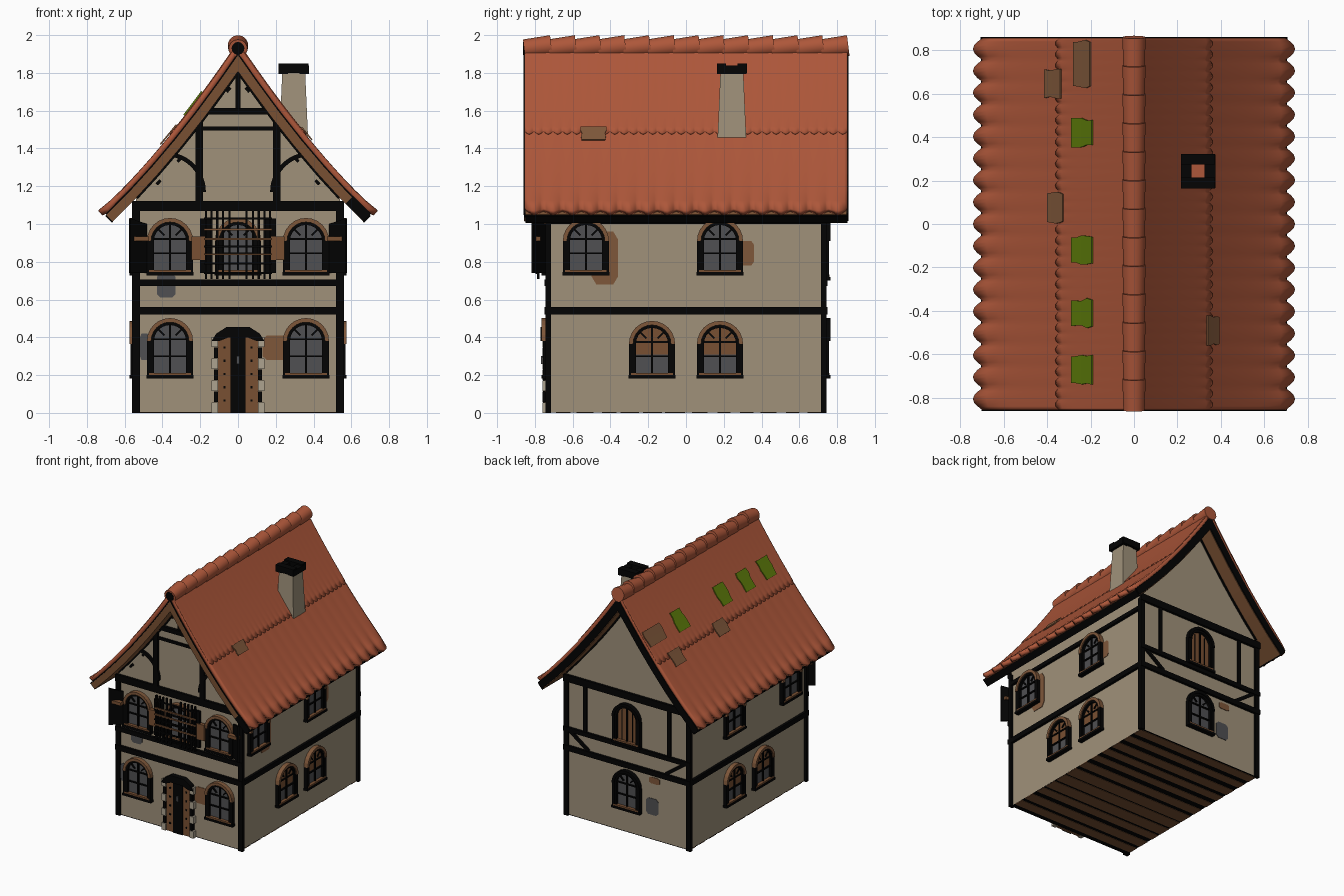
import bpy, bmesh, math, random
from mathutils import Matrix, Vector

if "Cube" in bpy.data.objects:
    bpy.data.objects.remove(bpy.data.objects["Cube"])
random.seed(4)

def material(name, rgb):
    m = bpy.data.materials.new(name)
    m.diffuse_color = (*rgb, 1)
    m.use_nodes = True
    m.node_tree.nodes["Principled BSDF"].inputs["Base Color"].default_value = m.diffuse_color
    return m

PLASTER = material("plaster", (.35, .285, .195))
TILE = material("red_tile", (.42, .095, .042))
BLACK = material("black_timber", (.001, .001, .001))
WOOD = material("brown_wood", (.19, .08, .032))
GLASS = material("grey_glass", (.08, .08, .085))
MOSS = material("moss_green", (.11, .20, .003))
STAIN = material("brown_stain", (.21, .095, .042))
STONE = material("pale_stone", (.42, .37, .28))

def add(name, bm, mat, smooth=False):
    me = bpy.data.meshes.new(name)
    bm.to_mesh(me)
    bm.free()
    me.materials.append(mat)
    if smooth:
        me.shade_smooth()
        me.set_sharp_from_angle(angle=math.radians(35))
    ob = bpy.data.objects.new(name, me)
    bpy.context.collection.objects.link(ob)
    return ob

# Wall frames: local u across, v up, w outward from the wall
def wall(angle, dist):
    base = Matrix(((1, 0, 0, 0), (0, 0, -1, -dist), (0, 1, 0, 0), (0, 0, 0, 1)))
    return Matrix.Rotation(math.radians(angle), 4, 'Z') @ base

FRONT, RIGHT, BACK, LEFT = wall(0, .73), wall(90, .54), wall(180, .73), wall(270, .54)

def prism(name, mat, M, pts, w0, w1):
    bm = bmesh.new()
    a = [bm.verts.new(M @ Vector((u, v, w0))) for u, v in pts]
    b = [bm.verts.new(M @ Vector((u, v, w1))) for u, v in pts]
    bm.faces.new(a)
    bm.faces.new(b)
    for i in range(len(pts)):
        j = (i + 1) % len(pts)
        bm.faces.new((a[i], a[j], b[j], b[i]))
    bmesh.ops.recalc_face_normals(bm, faces=bm.faces)
    return add(name, bm, mat)

def rect(name, mat, M, u0, u1, v0, v1, w0=0, w1=.015):
    return prism(name, mat, M, [(u0, v0), (u1, v0), (u1, v1), (u0, v1)], w0, w1)

def bar(name, mat, M, p, q, width, w0=0, w1=.015):
    p, q = Vector(p), Vector(q)
    n = (q - p).normalized().orthogonal() * width / 2
    return prism(name, mat, M, [p - n, q - n, q + n, p + n], w0, w1)

def arc(u, v, r, a0=180, a1=0, n=12):
    return [(u + r * math.cos(math.radians(a0 + (a1 - a0) * i / n)),
             v + r * math.sin(math.radians(a0 + (a1 - a0) * i / n))) for i in range(n + 1)]

def arch(u, v, r, h):
    return [(u - r, v)] + arc(u, v + h, r) + [(u + r, v)]

def blotch(name, mat, M, u0, u1, v0, v1):
    c, d = (u1 - u0) * .18, (v1 - v0) * .15
    prism(name, mat, M, [(u0 + c, v0), (u1 - c, v0), (u1, v0 + d), (u1, v1 - d),
                         (u1 - c, v1), (u0 + c, v1), (u0, v1 - d), (u0, v0 + d)], 0, .004)

def window(M, u, v, h=.18, mode="glass"):
    s = v + h
    prism("window_glass", WOOD if mode == "boards" else GLASS, M, arch(u, v, .1, h), 0, .006)
    if mode == "half":
        prism("window_upper_panel", WOOD, M, arch(u, v + .11, .098, h - .11), .006, .009)
    prism("window_frame", BLACK, M, arch(u, v, .103, h) + arch(u, v, .085, h)[::-1], 0, .025)
    prism("window_brick_arch", BLACK if M is BACK else STAIN, M, arc(u, s, .122) + arc(u, s, .1, 0, 180), 0, .034)
    for k in (-1, 1):
        rect("window_jamb", BLACK, M, u + k * .11 - .012, u + k * .11 + .012, v, s, 0, .028)
    rect("window_sill", BLACK, M, u - .125, u + .125, v - .018, v, 0, .034)
    rect("sill_trim", WOOD, M, u - .11, u + .11, v, v + .012, 0, .03)
    rect("window_mullion", BLACK, M, u - .006, u + .006, v, s + .09, 0, .016)
    if mode == "boards":
        for k in (-1, 1):
            rect("board_gap", BLACK, M, u + k * .045 - .003, u + k * .045 + .003, v, s + .06, 0, .01)
        return
    for y in (v + .1, s + .01):
        rect("window_crossbar", BLACK, M, u - .09, u + .09, y - .005, y + .005, 0, .016)
    for k in (-1, 1):
        bar("window_ray", BLACK, M, (u + k * .03, s + .03), (u + k * .065, s + .065), .01, 0, .016)

# Roof curve: steep at the ridge, flatter at the eaves
X = .722
def roof(x):
    return 1.96 - 1.49 * abs(x) + .365 * x * x

def below(x, d):
    steep = 1.49 - .73 * abs(x)
    ln = math.hypot(steep, 1)
    if abs(x) < 1e-6:
        return (0, roof(0) - d * ln)
    return (x - math.copysign(1, x) * d * steep / ln, roof(x) - d / ln)

def section(d0, d1, lim=X):
    xs = [lim * i / 6 for i in range(-6, 7)]
    return [below(x, d0) for x in xs] + [below(x, d1) for x in xs[::-1]]

# Walls with gables, and the plank floor underneath
gx = [.54 - .09 * i for i in range(13)]
prism("walls", PLASTER, FRONT, [(-.54, .006), (.54, .006)] + [(x, roof(x) - .12) for x in gx], 0, -1.46)
rect("floor_gaps", BLACK, FRONT, -.54, .54, .003, .008, 0, -1.46)
for i in range(12):
    y = -1.45 + i * .121
    rect("floor_plank", WOOD, FRONT, -.54, .54, 0, .006, y, y + .065 + random.random() * .045)

# Roof boards, edge trims and tiles
prism("roof_boards", WOOD, FRONT, section(.034, .085), .125, -1.58)
prism("back_bargeboard", BLACK, FRONT, section(.025, .08), -1.58, -1.59)
prism("front_verge_trim", BLACK, FRONT, section(.03, .037), .12, .13)
bar("bargeboard_end", BLACK, FRONT, below(.63, .055), below(X, .055), .055, .12, .128)
for w in (0, -1.46):
    prism("gable_edge_timber", BLACK, FRONT, section(.08, .095, .6), w - .012, w + .01)
for s in (-1, 1):
    bar("eave_trim", BLACK, FRONT, below(s * (X + .002), .036), below(s * (X + .002), .087), .01, .12, -1.585)

def tiles(name, reach, lift, thick, waves, amp, jag):
    bm = bmesh.new()
    n, ny = 14, waves * 6
    grid = []
    for i in range(-n, n + 1):
        t = abs(i) / n
        row = []
        for j in range(ny + 1):
            r = abs(math.sin(math.pi * waves * j / ny))
            x = (reach * t + jag * (r - .6) * t ** 12) * (1 if i >= 0 else -1)
            px, pz = below(x, -lift - amp * (.06 + .94 * t ** 14) * (r - .5))
            row.append(bm.verts.new((px, -.855 + 1.71 * j / ny, pz)))
        grid.append(row)
    for a, b in zip(grid, grid[1:]):
        for j in range(ny):
            bm.faces.new((a[j], b[j], b[j + 1], a[j + 1]))
    m = add(name, bm, TILE, True).modifiers.new("thickness", 'SOLIDIFY')
    m.thickness, m.offset = thick, -1

tiles("roof_tiles", X, 0, .034, 17, .022, .028)
tiles("upper_tile_course", .352, .004, .006, 34, .004, .014)

# Ridge tiles, each tilted over the next, with a dark hollow at the front
for i in range(13):
    bm = bmesh.new()
    M = Matrix.Translation((0, -.785 + i * .131, 1.936)) @ Matrix.Rotation(math.radians(-83), 4, 'X')
    bmesh.ops.create_cone(bm, cap_ends=True, segments=14, radius1=.05, radius2=.055, depth=.145, matrix=M)
    add("ridge_tile", bm, TILE, True)
prism("ridge_hollow", BLACK, FRONT, arc(0, 1.93, .034, 180, -150, 11), .1, .132)

# Moss and weathered tiles on the roof
def roof_patch(name, mat, x0, x1, y0, y1):
    bm = bmesh.new()
    rows = []
    for i in range(5):
        x, e = x0 + (x1 - x0) * i / 4, random.uniform(0, .015)
        px, pz = below(x, -.012)
        rows.append([bm.verts.new((px, y, pz)) for y in (y0 + e, y1 - e)])
    for a, b in zip(rows, rows[1:]):
        bm.faces.new((a[0], b[0], b[1], a[1]))
    m = add(name, bm, mat).modifiers.new("thickness", 'SOLIDIFY')
    m.thickness = .008

for y in (.42, -.12, -.41, -.67):
    roof_patch("moss", MOSS, -.28, -.185, y - .07, y + .07)
for x0, x1, y0, y1 in ((-.27, -.195, .62, .85), (-.405, -.33, .57, .72), (-.39, -.32, 0, .15), (.33, .385, -.56, -.42)):
    roof_patch("weathered_tiles", STAIN, x0, x1, y0, y1)

# Chimney with a four-bar cap
bm = bmesh.new()
bmesh.ops.create_cone(bm, cap_ends=True, segments=4, radius1=.112, radius2=.086, depth=.42,
                      matrix=Matrix.Translation((.295, .243, 1.59)) @ Matrix.Rotation(math.pi / 4, 4, 'Z'))
add("chimney", bm, PLASTER)
rect("flue", TILE, FRONT, .25, .34, 1.79, 1.81, -.93, -1.02)
for s in (-1, 1):
    rect("cap_bar", BLACK, FRONT, .295 + s * .055 - .025, .295 + s * .055 + .025, 1.795, 1.84, -.895, -1.05)
    rect("cap_bar", BLACK, FRONT, .215, .372, 1.80, 1.85, -.973 + s * .055 - .025, -.973 + s * .055 + .025)

# Timber framing: corners, floor bands and gable
for M in (FRONT, BACK):
    for s in (-1, 1):
        rect("corner_post", BLACK, M, s * .54 - .02, s * .54 + .02, 0, 1.09, -.015, .014)
    for v, t in ((.54, .02), (.69, .017), (1.095, .027)):
        rect("floor_beam", BLACK, M, -.56, .56, v - t, v + t, 0, .02)
for M in (RIGHT, LEFT):
    rect("side_band", BLACK, M, -.74, .74, .52, .56, 0, .02)
    rect("wall_plate", BLACK, M, -.74, .74, 1.0, 1.03, 0, .02)
rect("collar_beam", BLACK, FRONT, -.22, .22, 1.58, 1.615, 0, .025)
rect("collar_rail", BLACK, FRONT, -.2, .2, 1.495, 1.515)
rect("king_post", BLACK, FRONT, -.012, .012, 1.6, 1.84)
for s in (-1, 1):
    rect("gable_post", BLACK, FRONT, s * .205 - .02, s * .205 + .02, 1.1, 1.6, 0, .02)
    ring = arc(-.38, 1.17, .21, 90, 0) + arc(-.38, 1.17, .187, 0, 90)
    prism("curved_brace", BLACK, FRONT, [(-s * u, v) for u, v in ring], 0, .018)
    for u, v in ((.43, 1.21), (.32, 1.33), (.06, 1.7)):
        bar("peg", BLACK, FRONT, (s * u, v), (s * (u - .02), v + .022), .016, 0, .02)
    rect("back_post", BLACK, BACK, s * .37 - .014, s * .37 + .014, .69, 1.09)
    bar("back_brace", BLACK, BACK, (s * .52, .69), (s * .34, .56), .025)

# Windows on all four walls
for s in (-1, 1):
    window(FRONT, s * .36, .20)
    window(FRONT, s * .36, .745, .165)
window(FRONT, 0, .745, .165)
for M, s in ((RIGHT, 1), (LEFT, -1)):
    for u, v, mode in ((-.53, .745, "glass"), (.18, .745, "glass"), (-.18, .2, "half"), (.18, .2, "half")):
        window(M, s * u, v, .165, mode)
window(BACK, 0, .2)
window(BACK, 0, .72, .19, "boards")

# Open shutters and the lattice in front of the middle window
for s in (-1, 1):
    prism("outer_shutter", BLACK, FRONT @ Matrix.Translation((s * .49, 0, .01)) @ Matrix.Rotation(-s * .65, 4, 'Y'),
          [(0, .74), (s * .11, .74), (s * .11, 1.03), (0, 1.0)], 0, .015)
    rect("shutter_batten", WOOD, FRONT, s * .56, s * .47, .91, .935, .04, .075)
    rect("inner_shutter", BLACK, FRONT, s * .2, s * .14, .74, 1.03, .02, .04)
    rect("inner_batten", WOOD, FRONT, s * .245, s * .17, .81, .935, .015, .045)
    for u in (.045, .08, .11, .14, .17):
        rect("lattice_upright", BLACK, FRONT, s * u - .006, s * u + .006, .71, 1.07, .045, .06)
for v in (.74, .79, .84, .88, .92, .97, 1.03):
    rect("lattice_rail", WOOD if v in (.84, .92, .97) else BLACK, FRONT, -.18, .18, v - .005, v + .005, .056, .068)

# Door with stone jambs and a dark arch
rect("door", WOOD, FRONT, -.105, .105, 0, .4, 0, .02)
rect("door_centre", BLACK, FRONT, -.04, .04, 0, .4, .02, .028)
prism("door_arch", BLACK, FRONT, [(-.14, .38), (-.115, .42), (-.06, .455), (.06, .455), (.115, .42), (.14, .38),
                                  (.1, .38), (.05, .4), (-.05, .4), (-.1, .38)], 0, .04)
rect("door_handle", GLASS, FRONT, -.008, .008, .26, .3, .028, .038)
for s in (-1, 1):
    for i in range(7):
        rect("jamb_stone", STONE if i % 2 == 0 else BLACK, FRONT, s * .105, s * (.14 - .012 * (i % 2)),
             i * .058, i * .058 + .055, 0, .03)
    for i in range(5):
        rect("door_stud", BLACK, FRONT, s * .072 - .006, s * .072 + .006, .06 + i * .07, .072 + i * .07, .02, .026)

# Worn plaster patches
for name, mat, M, box in (
        ("grey_patch", GLASS, FRONT, (-.43, -.33, .61, .74)), ("grey_patch", GLASS, FRONT, (-.52, -.47, .28, .42)),
        ("brick_patch", STAIN, FRONT, (.13, .26, .28, .41)), ("brick_patch", STAIN, RIGHT, (-.5, -.36, .68, .96)),
        ("brick_patch", STAIN, RIGHT, (.28, .36, .78, .91)), ("grey_patch", GLASS, BACK, (.16, .27, .2, .33)),
        ("brick_patch", STAIN, BACK, (.19, .28, .45, .5))):
    blotch(name, mat, M, *box)
